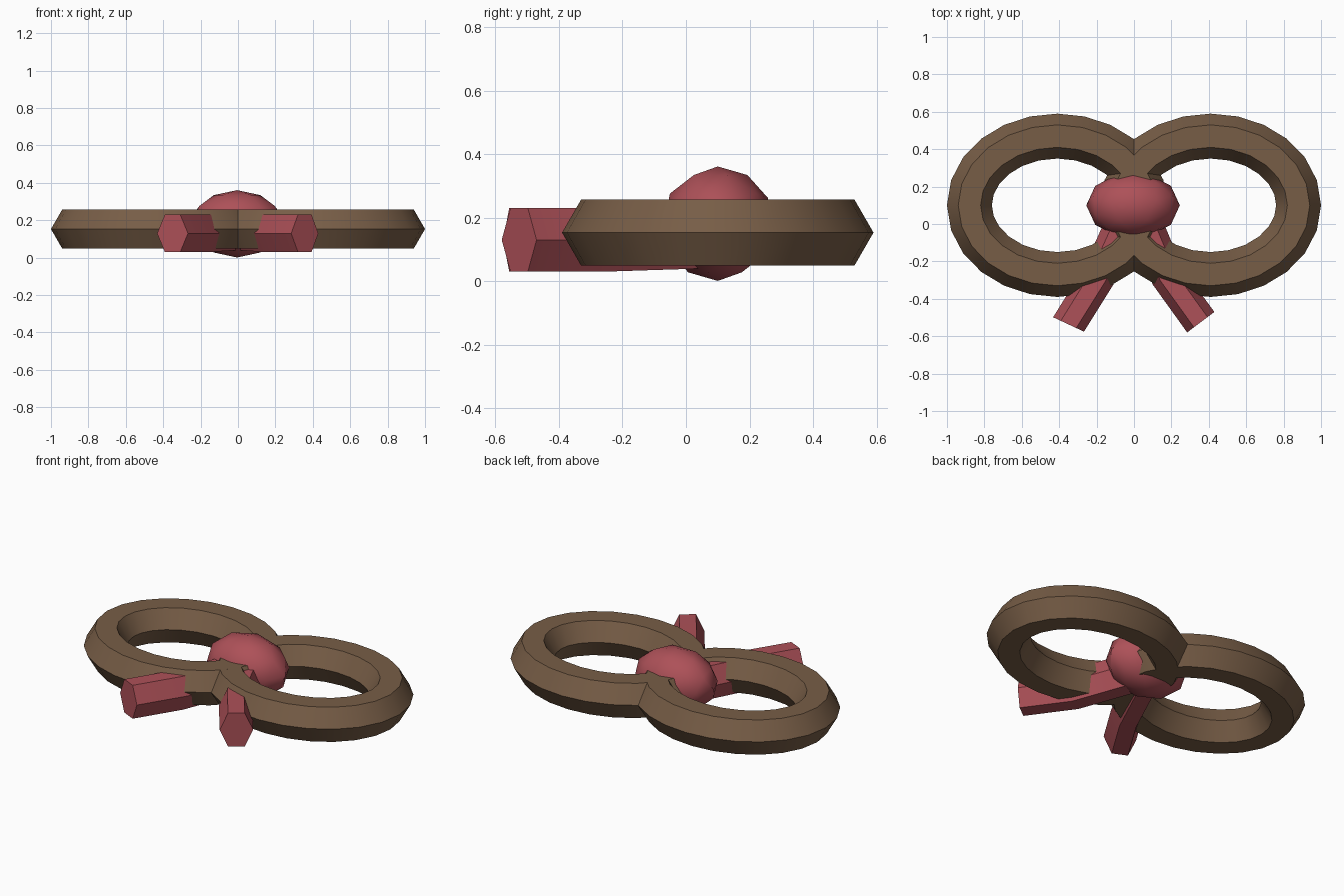
import bpy, bmesh, math
from mathutils import Vector, Matrix

if "Cube" in bpy.data.objects:
    bpy.data.objects.remove(bpy.data.objects["Cube"])


def material(name, rgb):
    m = bpy.data.materials.new(name)
    m.diffuse_color = (*rgb, 1)
    m.use_nodes = True
    m.node_tree.nodes["Principled BSDF"].inputs["Base Color"].default_value = m.diffuse_color
    return m


BROWN = material("brown", (0.185, 0.110, 0.062))
RED = material("dusty red", (0.42, 0.082, 0.098))


def finish(name, bm, mat, angle):
    bmesh.ops.recalc_face_normals(bm, faces=bm.faces)
    mesh = bpy.data.meshes.new(name)
    bm.to_mesh(mesh)
    bm.free()
    obj = bpy.data.objects.new(name, mesh)
    bpy.context.collection.objects.link(obj)
    mesh.materials.append(mat)
    bpy.ops.object.select_all(action='DESELECT')
    obj.select_set(True)
    bpy.context.view_layer.objects.active = obj
    bpy.ops.object.shade_smooth_by_angle(angle=math.radians(angle))
    return obj


def sweep(name, stations, half_w, half_h, mat, closed, angle):
    """Hexagonal tube through (centre, sideways direction) stations."""
    bm = bmesh.new()
    rows = []
    for centre, side in stations:
        row = []
        for k in range(6):
            a = k * math.pi / 3
            offset = side * half_w * math.cos(a)
            offset.z += half_h * math.sin(a) / math.sin(math.pi / 3)
            row.append(bm.verts.new(centre + offset))
        rows.append(row)
    pairs = list(zip(rows, rows[1:]))
    if closed:
        pairs.append((rows[-1], rows[0]))
    else:
        bm.faces.new(rows[0])
        bm.faces.new(rows[-1])
    for a, b in pairs:
        for k in range(6):
            n = (k + 1) % 6
            bm.faces.new((a[k], a[n], b[n], b[k]))
    return finish(name, bm, mat, angle)


# Oval loops of the bow, overlapping at the middle
RX, RY = 0.47, 0.37
for name, cx in (("left_loop", -0.41), ("right_loop", 0.41)):
    stations = []
    for i in range(24):
        t = math.pi + i * math.tau / 24
        c, s = math.cos(t), math.sin(t)
        stations.append((Vector((cx + RX * c, 0.10 + RY * s, 0.153)),
                         Vector((c / RX, s / RY, 0)).normalized()))
    sweep(name, stations, 0.12, 0.104, BROWN, True, 30)

# Tails running forward from the knot
tails = {
    "left_tail": [((-0.05, 0.03, 0.14), 66), ((-0.19, -0.28, 0.13), 61),
                  ((-0.35, -0.537, 0.13), 65)],
    "right_tail": [((0.05, 0.03, 0.14), 66), ((0.18, -0.28, 0.13), 61),
                   ((0.357, -0.525, 0.13), 53)],
}
for name, path in tails.items():
    sign = -1 if name.startswith("left") else 1
    stations = []
    for p, deg in path:
        a = math.radians(deg)
        stations.append((Vector(p), Vector((sign * math.sin(a), math.cos(a), 0))))
    sweep(name, stations, 0.091, 0.10, RED, False, 25)

# Faceted knot in the middle
bm = bmesh.new()
bmesh.ops.create_icosphere(bm, subdivisions=2, radius=1)
bm.transform(Matrix.Translation((-0.005, 0.10, 0.181))
             @ Matrix.Diagonal((0.25, 0.177, 0.18, 1))
             @ Matrix.Rotation(math.pi / 2, 4, 'Z'))
finish("knot", bm, RED, 30)
